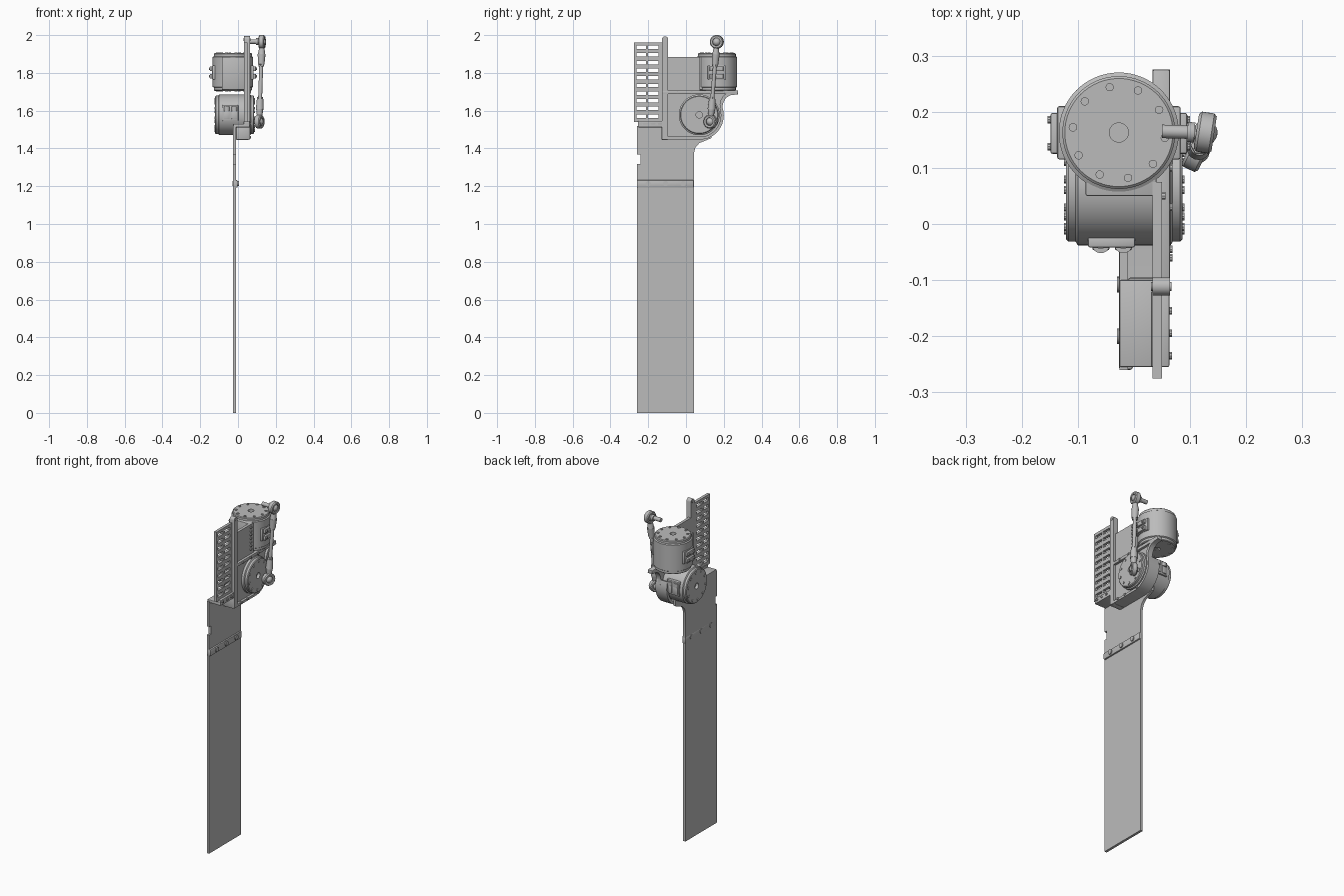
import bpy, bmesh
from math import sin, cos, pi, radians, tau
from mathutils import Vector

cube = bpy.data.objects.get("Cube")
if cube:
    bpy.data.objects.remove(cube, do_unlink=True)

grey = bpy.data.materials.new("machined grey")
grey.use_nodes = True
grey.diffuse_color = (0.5, 0.5, 0.5, 1)
grey.node_tree.nodes["Principled BSDF"].inputs["Base Color"].default_value = (0.5, 0.5, 0.5, 1)


def finish(name, bm):
    bmesh.ops.recalc_face_normals(bm, faces=bm.faces)
    me = bpy.data.meshes.new(name)
    bm.to_mesh(me)
    bm.free()
    me.materials.append(grey)
    me.shade_smooth()
    me.set_sharp_from_angle(angle=radians(32))
    ob = bpy.data.objects.new(name, me)
    bpy.context.scene.collection.objects.link(ob)
    return ob


def box(name, x, y, z, bevel=0):
    bm = bmesh.new()
    bmesh.ops.create_cube(bm, size=1)
    for v in bm.verts:
        v.co = [a + (b - a) * (c + 0.5) for (a, b), c in zip((x, y, z), v.co)]
    if bevel:
        bmesh.ops.bevel(bm, geom=bm.edges[:], offset=bevel, segments=2, affect='EDGES', profile=0.5)
    return finish(name, bm)


def prism(name, x, outline):
    """Side outline (y, z) extruded along x."""
    bm = bmesh.new()
    face = bm.faces.new([bm.verts.new((x[0], y, z)) for y, z in outline])
    out = bmesh.ops.extrude_face_region(bm, geom=[face])
    moved = [g for g in out["geom"] if isinstance(g, bmesh.types.BMVert)]
    bmesh.ops.translate(bm, vec=(x[1] - x[0], 0, 0), verts=moved)
    return finish(name, bm)


def lathe(name, profile, origin, axis, steps=48, closed=False):
    """Spin a (radius, height) profile round an axis."""
    bm = bmesh.new()
    vs = [bm.verts.new((r, 0, h)) for r, h in profile]
    for a, b in zip(vs, vs[1:] + (vs[:1] if closed else [])):
        if a is not b:
            bm.edges.new((a, b))
    bmesh.ops.spin(bm, geom=bm.verts[:] + bm.edges[:], cent=(0, 0, 0), axis=(0, 0, 1),
                   angle=tau, steps=steps)
    bmesh.ops.remove_doubles(bm, verts=bm.verts, dist=1e-5)
    q = Vector((0, 0, 1)).rotation_difference(Vector(axis).normalized())
    for v in bm.verts:
        v.co = q @ v.co + Vector(origin)
    return finish(name, bm)


def rod(name, a, b, r, r2=None, steps=20):
    a, b = Vector(a), Vector(b)
    h = (b - a).length
    return lathe(name, [(0, 0), (r, 0), (r2 or r, h), (0, h)], a, b - a, steps)


def motor(name, origin, axis, length, r):
    """Drum with stepped lids, a centre recess and bolt circles on both ends."""
    lid, e = 0.017, 0.004
    half = [(0, lid), (0.017, lid), (0.017, 0), (r * 0.9, 0), (r * 0.94, e), (r * 0.94, lid), (r, lid + e)]
    profile = half + [(p, length - h) for p, h in reversed(half)]
    lathe(name + "_body", profile, origin, axis, 64)
    n = Vector(axis)
    u = Vector((0, 1, 0))
    w = n.cross(u)
    for end, sign in ((0, -1), (length, 1)):
        for i in range(10):
            t = tau * i / 10 + 0.2
            p = Vector(origin) + n * end + (u * cos(t) + w * sin(t)) * r * 0.77
            rod(name + "_bolt", p, p + n * sign * 0.004, 0.0075, steps=10)


# Long blade and its clamp strip
box("blade", (-0.026, -0.011), (-0.26, 0.042), (0, 1.195))
prism("blade_core", (-0.024, -0.013), [(-0.255, 0.001), (0.037, 0.001), (0.037, 1.22), (-0.255, 1.22)])
box("clamp_strip", (-0.027, -0.002), (-0.26, 0.042), (1.192, 1.232), 0.005)
for y in (-0.2, -0.108, -0.015):
    rod("clamp_rivet", (-0.03, y, 1.214), (0.004, y, 1.214), 0.014)

# Upper plate with side notch and curved back corner
prism("upper_plate", (-0.026, -0.011), [
    (-0.26, 1.225), (0.042, 1.225), (0.042, 1.375), (0.05, 1.405), (0.07, 1.428), (0.1, 1.44),
    (0.135, 1.455), (0.135, 1.52), (-0.26, 1.52), (-0.26, 1.368), (-0.242, 1.368),
    (-0.242, 1.318), (-0.26, 1.318)])
box("plate_shelf", (-0.026, 0.063), (-0.255, -0.1), (1.512, 1.53), 0.003)
box("grille_foot", (0.03, 0.063), (-0.255, -0.12), (1.525, 1.545), 0.003)
for y in (-0.235, -0.195, -0.155):
    rod("foot_bolt", (0.06, y, 1.53), (0.068, y, 1.53), 0.007, steps=10)

# Slotted grille panel
GX = (0.033, 0.05)
for y in ((-0.275, -0.262), (-0.213, -0.2), (-0.146, -0.12)):
    box("grille_upright", GX, y, (1.54, 1.96))
for i in range(11):
    z = 1.551 + 0.0405 * i
    box("grille_bar", GX, (-0.275, -0.12), (z - 0.011, z + 0.011 if i < 10 else 1.962))

# Tall mast beside the grille
prism("mast", (0.033, 0.064), [(-0.127, 1.45), (-0.095, 1.45)] + [
    (-0.111 + 0.016 * cos(t * pi / 8), 1.978 + 0.016 * sin(t * pi / 8)) for t in range(9)])
rod("mast_eye", (0.03, -0.111, 1.978), (0.067, -0.111, 1.978), 0.008)

# Bracket: back sheet, rim and rails
arc = [(0.07 + 0.13 * cos(radians(a)), 1.575 + 0.13 * sin(radians(a))) for a in range(-70, 21, 10)]
low = [(-0.127, 1.448), (0.09, 1.448)] + arc
sweep = [(0.198, 1.645), (0.212, 1.668), (0.235, 1.682), (0.275, 1.686)]
prism("bracket_sheet", (0.033, 0.05), low + sweep + [(0.275, 1.7), (-0.127, 1.7)])


def inner(points):
    return [(0.06 + (y - 0.06) * 0.89, 1.58 + (z - 1.58) * 0.89) for y, z in reversed(points)]


prism("bracket_lower_rim", (-0.011, 0.064), low + inner(low))
upper = arc[-2:] + sweep
prism("bracket_upper_rim", (0.033, 0.064), upper + [(y - 0.014, z + 0.012) for y, z in reversed(upper)])
box("bracket_rail", (0.033, 0.064), (-0.127, 0.275), (1.688, 1.707), 0.003)
box("bracket_corner_block", (-0.011, 0.06), (-0.13, -0.095), (1.445, 1.52), 0.006)
for y, z in ((-0.045, 1.697), (0.03, 1.697), (0.1, 1.697), (-0.06, 1.46), (0, 1.46), (0.1, 1.46)):
    rod("rail_bolt", (0.06, y, z), (0.069, y, z), 0.007, steps=10)
box("back_panel", GX, (-0.11, 0.075), (1.7, 1.885))

# Upright motor with flat mount and side ears
motor("upright_motor", (-0.027, 0.163, 1.705), (0, 0, 1), 0.2, 0.107)
box("motor_mount", (-0.086, 0.04), (0.05, 0.16), (1.71, 1.885), 0.003)
for i in range(7):
    z = 1.735 + 0.022 * i
    rod("mount_bolt", (0.045, 0.05, z), (0.056, 0.05, z), 0.007, steps=10)
for s in (-1, 1):
    def ear_x(a, b):
        return tuple(sorted((-0.027 + s * a, -0.027 + s * b)))
    box("motor_ear", ear_x(0.085, 0.11), (0.115, 0.21), (1.765, 1.84), 0.004)
    for z in (1.782, 1.822):
        box("ear_lug", ear_x(0.1, 0.122), (0.125, 0.198), (z - 0.013, z + 0.013), 0.004)
        for y in (0.138, 0.186):
            rod("ear_bolt", (-0.027 + s * 0.118, y, z), (-0.027 + s * 0.127, y, z), 0.007, steps=10)

# Cross motor with lugs on front and back
motor("cross_motor", (-0.121, 0.07, 1.578), (1, 0, 0), 0.207, 0.108)
for s in (-1, 1):
    y0 = 0.07 + s * 0.112
    box("lug_base", (-0.082, 0.002), tuple(sorted((0.07 + s * 0.09, y0))), (1.545, 1.63), 0.004)
    for x in (-0.059, -0.019):
        ring = [(0.008, -0.012), (0.016, -0.012), (0.016, 0.012), (0.008, 0.012)]
        lathe("lug_eye", ring, (x, 0.07 + s * 0.106, 1.61), (0, 0, 1), 24, True)
        box("lug_tab", (x - 0.015, x + 0.015), tuple(sorted((0.07 + s * 0.1, y0 + s * 0.005))), (1.555, 1.598), 0.003)

# Push rod with a joint eye at each end
top, bottom = Vector((0.127, 0.163, 1.964)), Vector((0.113, 0.13, 1.542))
along = (bottom - top).normalized()
for label, p, axis, d in (("upper", top, (0.988, -0.153, 0), along),
                          ("lower", bottom, (0.9, -0.43, 0), -along)):
    ring = [(0.021, -0.015), (0.031, -0.016), (0.036, -0.011), (0.036, 0.011), (0.031, 0.016), (0.021, 0.015)]
    lathe(label + "_joint_ring", ring, p, axis, 32, True)
    ball = [(0.022 * sin(t * pi / 10), -0.022 * cos(t * pi / 10)) for t in range(11)]
    lathe(label + "_joint_ball", ball, p, axis, 24)
    rod(label + "_joint_neck", p + d * 0.03, p + d * 0.065, 0.014, 0.019)
    rod(label + "_joint_sleeve", p + d * 0.065, p + d * 0.12, 0.021, 0.017)
    rod(label + "_joint_nut", p + d * 0.118, p + d * 0.13, 0.016, steps=6)
rod("push_rod", top + along * 0.1, bottom - along * 0.1, 0.0105)
rod("upper_stud", (0.05, 0.165, 1.966), (0.125, 0.163, 1.966), 0.012)
rod("upper_stud_collar", (0.095, 0.164, 1.966), (0.108, 0.163, 1.966), 0.018)
rod("lower_stud", (0.08, 0.14, 1.542), (0.115, 0.13, 1.542), 0.012)
